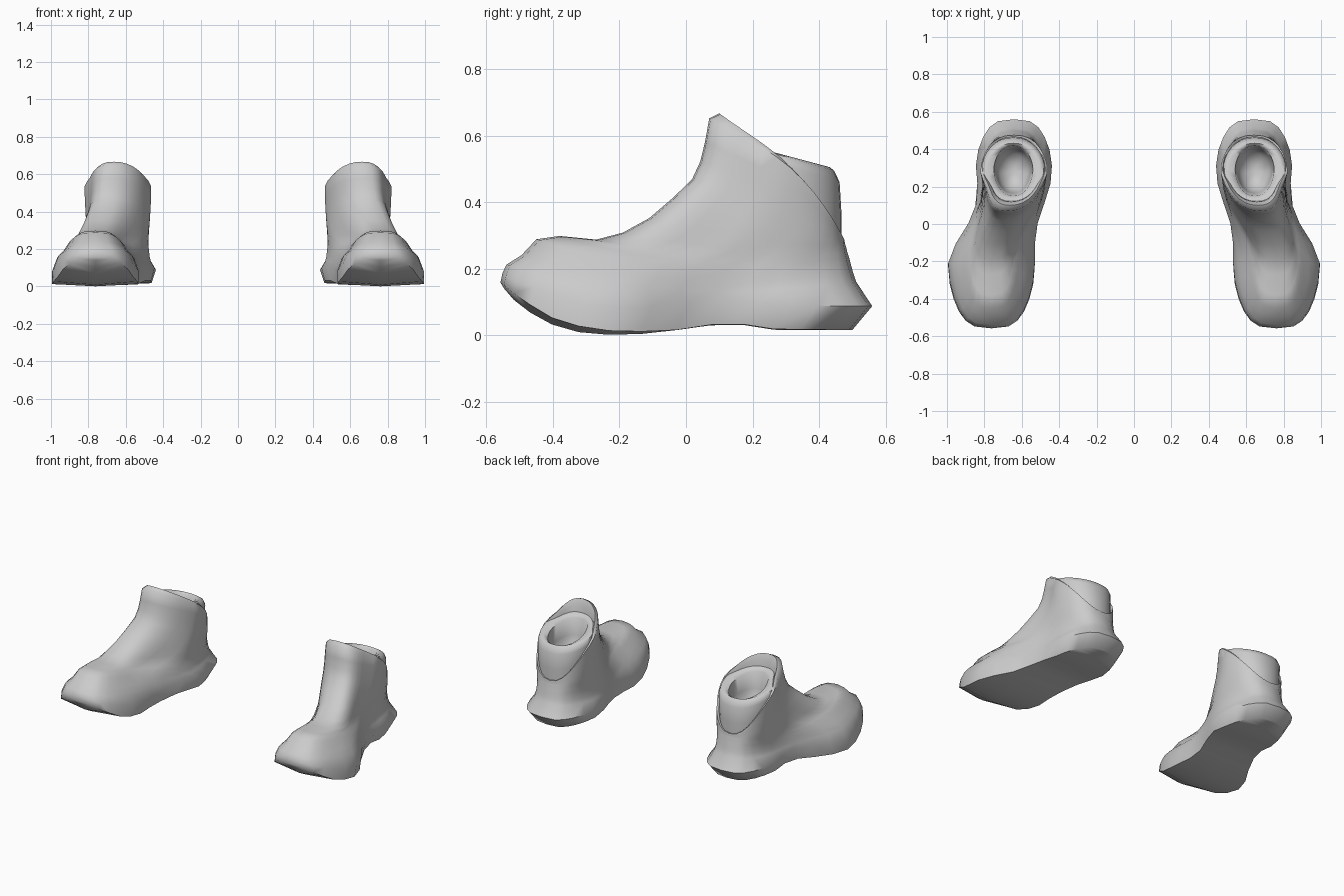
import bpy, bmesh, math

if "Cube" in bpy.data.objects:
    bpy.data.objects.remove(bpy.data.objects["Cube"])

N = 32  # points around each ring

grey = bpy.data.materials.new("light grey")
grey.diffuse_color = (0.6, 0.6, 0.6, 1)
grey.use_nodes = True
grey.node_tree.nodes["Principled BSDF"].inputs["Base Color"].default_value = grey.diffuse_color


def smooth(a, b, v):
    k = min(1, max(0, (v - a) / (b - a)))
    return k * k * (3 - 2 * k)


def table(pts, v):
    for (a, p), (b, q) in zip(pts, pts[1:]):
        if v <= b:
            return p + (q - p) * max(0, (v - a) / (b - a))
    return pts[-1][1]


# height of the sole edge and of the sole centre along the foot
EDGE = [(-.56, .16), (-.5, .11), (-.45, .08), (-.4, .05), (-.3, .02), (-.2, .01),
        (-.05, .012), (.1, .035), (.18, .032), (.26, .018), (.5, .015)]
CENTRE = [(-.56, .155), (-.5, .085), (-.4, .03), (-.32, .008), (-.22, 0), (-.1, .005),
          (.1, .033), (.18, .03), (.26, .016), (.5, .015)]


def centre_x(y):
    return .762 - .12 * smooth(-.22, .22, y)


def ring(yf, zf, yb, zb, wf, wm, wb, bulge=0, e=.62, lift=None, xc=None):
    """Closed outline from front to back: fore, waist and heel half widths."""
    pts = []
    for i in range(N):
        t = 2 * math.pi * i / N
        u = (1 - math.cos(t)) / 2
        s = math.sin(t)
        y = yf + (yb - yf) * u
        w = wf + (wm - wf) * smooth(.25, .55, u) + (wb - wm) * smooth(.55, .85, u)
        x = (xc or centre_x(y)) + math.copysign(abs(s) ** e, s) * w
        if lift is None:
            skew = .4 + u if bulge > 0 else 1
            z = zf + (zb - zf) * u + bulge * s * s * skew
        else:
            z = table(EDGE, y) + lift * (.45 + .55 * smooth(-.56, -.4, y))
        pts.append((x, y, z))
    return pts


def finish(bm, name, side):
    for v in bm.verts:
        v.co.x *= side
    bmesh.ops.recalc_face_normals(bm, faces=bm.faces)
    me = bpy.data.meshes.new(name)
    bm.to_mesh(me)
    bm.free()
    me.materials.append(grey)
    ob = bpy.data.objects.new(name, me)
    bpy.context.collection.objects.link(ob)
    bpy.ops.object.select_all(action='DESELECT')
    ob.select_set(True)
    bpy.context.view_layer.objects.active = ob
    bpy.ops.object.shade_smooth_by_angle(angle=math.radians(60))


def loft(bm, rings):
    vs = [[bm.verts.new(p) for p in r] for r in rings]
    for a, b in zip(vs, vs[1:]):
        for i in range(N):
            j = (i + 1) % N
            bm.faces.new((a[i], a[j], b[j], b[i]))
    return vs


def close_across(bm, loop):
    """Span a ring from side to side with a curved centre line."""
    mid = [loop[0]]
    for i in range(1, N // 2):
        y = loop[i].co.y
        x = (loop[i].co.x + loop[N - i].co.x) / 2
        mid.append(bm.verts.new((x, y, table(CENTRE, y))))
    mid.append(loop[N // 2])
    for i in range(N // 2):
        for a, b in ((loop[i], loop[i + 1]), (loop[-i], loop[-i - 1])):
            f = []
            for v in (a, b, mid[i + 1], mid[i]):
                if v not in f:
                    f.append(v)
            bm.faces.new(f)


SHELL = [
    # sole edge and side wall
    ring(-.558, 0, .50, 0, .25, .178, .205, lift=0),
    ring(-.552, 0, .56, 0, .25, .18, .236, lift=.072),
    # toe cap
    ring(-.54, .212, .512, .16, .22, .175, .20, -.05),
    ring(-.495, .240, .502, .19, .19, .17, .19, -.052),
    ring(-.45, .288, .495, .215, .16, .165, .187, -.056),
    ring(-.38, .298, .49, .235, .138, .162, .184, -.05),
    # instep
    ring(-.27, .287, .485, .25, .134, .162, .182, -.032),
    ring(-.19, .308, .483, .259, .138, .164, .18, -.022, .65),
    ring(-.11, .352, .481, .266, .145, .167, .18, -.015, .68),
    ring(-.04, .412, .479, .272, .15, .17, .179, -.003, .72),
    ring(.018, .468, .478, .277, .154, .174, .178, .017, .76),
    ring(.043, .522, .477, .281, .156, .177, .177, .038, .8),
    # collar
    ring(.057, .58, .477, .285, .157, .179, .177, .055, .82),
    ring(.07, .652, .475, .29, .155, .18, .177, .072, .84),
    # rolled lip and inner face of the collar
    ring(.10, .667, .468, .29, .145, .17, .168, .062, .85),
    ring(.118, .63, .455, .275, .135, .155, .155, .05, .85),
    ring(.125, .54, .45, .25, .13, .15, .15, .03, .85),
]
X = .645
LINING = [ring(*r, e=.92, xc=X) for r in (
    (.10, .40, .468, .24, .155, .158, .155),
    (.10, .52, .468, .36, .158, .165, .163),
    (.105, .57, .462, .46, .16, .17, .17),
    (.115, .588, .445, .495, .155, .163, .163),
    (.132, .585, .432, .505, .135, .143, .14),
    (.150, .565, .418, .495, .10, .105, .105),
    (.165, .46, .405, .42, .09, .095, .095),
    (.19, .36, .38, .35, .07, .075, .07),
    (.25, .325, .32, .325, .02, .025, .02))]

for side, label in ((1, "right"), (-1, "left")):
    # outer shoe body with its sole
    bm = bmesh.new()
    rows = loft(bm, SHELL)
    close_across(bm, rows[0])
    finish(bm, label + "_shoe_body", side)
    # padded ankle lining with a closed foot well
    bm = bmesh.new()
    rows = loft(bm, LINING)
    bm.faces.new(rows[-1])
    finish(bm, label + "_ankle_lining", side)
